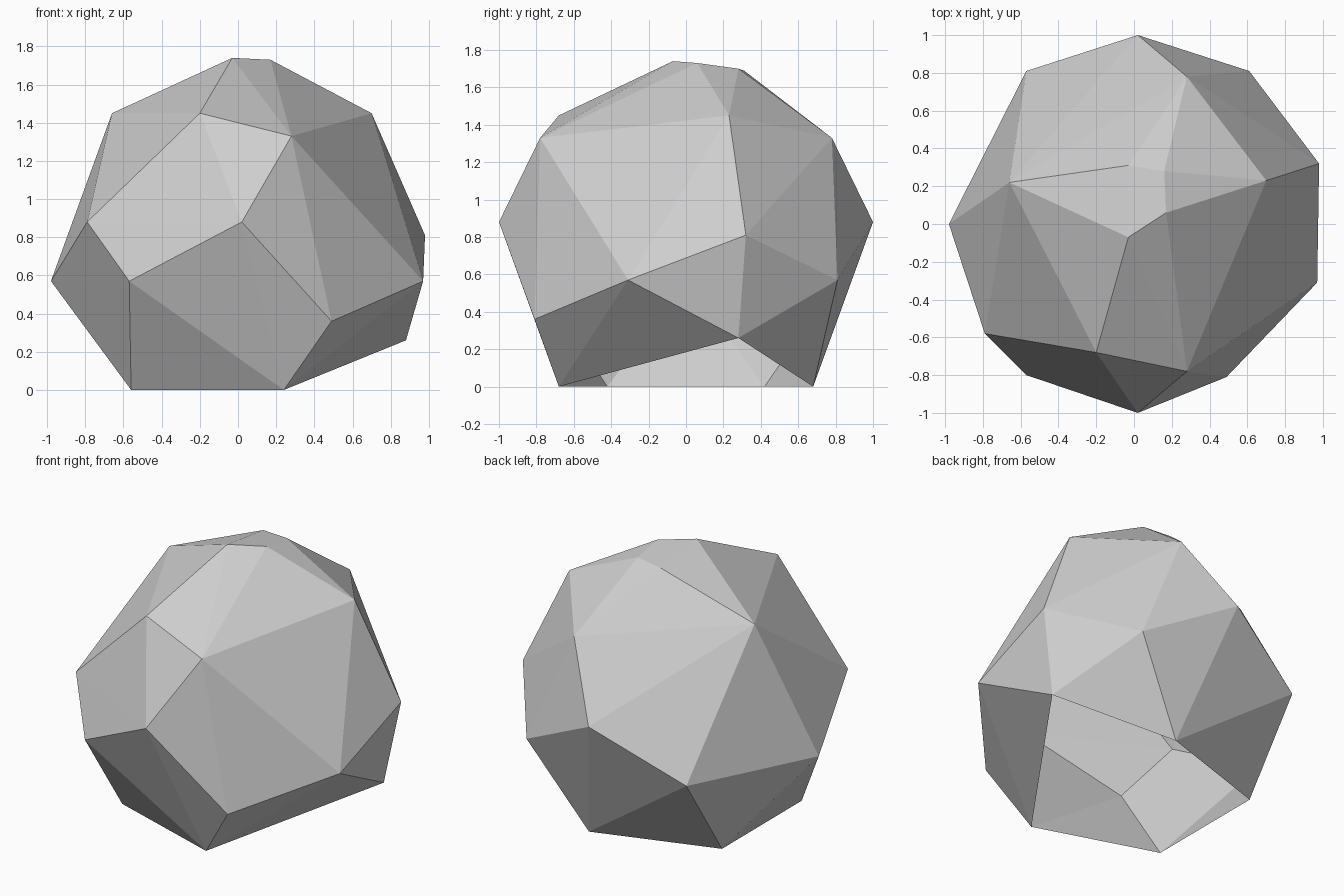
import bpy
import bmesh

# Clear the default cube only
cube = bpy.data.objects.get("Cube")
if cube:
    bpy.data.objects.remove(cube, do_unlink=True)

# Single stone colour
stone = bpy.data.materials.new("stone_grey")
stone.use_nodes = True
colour = (0.62, 0.62, 0.62, 1.0)
stone.diffuse_color = colour
stone.node_tree.nodes["Principled BSDF"].inputs["Base Color"].default_value = colour

# Corner points of the boulder, ring by ring from the ground up
open_rim = [(.24, -.68, 0), (-.56, -.42, 0), (-.56, .42, 0), (.24, .68, 0),
            (.88, .28, .26)]
lower_ring = [(.49, -.81, .36), (.97, -.31, .57), (.61, .81, .57),
              (-.57, .81, .57), (-.98, 0, .57), (-.57, -.8, .57)]
middle_ring = [(.02, -1, .88), (.98, .32, .81), (.02, 1, .88),
               (-.79, -.58, .88)]
upper_ring = [(.28, -.78, 1.33), (.7, .23, 1.45), (.28, .78, 1.33),
              (-.66, .22, 1.45), (-.2, -.68, 1.45)]
crown = [(-.03, -.07, 1.74), (.17, .06, 1.73), (.16, .28, 1.7),
         (-.03, .31, 1.69)]

# Wrap the points in a faceted skin
bm = bmesh.new()
rim_verts = [bm.verts.new(p) for p in open_rim]
for ring in (lower_ring, middle_ring, upper_ring, crown):
    for point in ring:
        bm.verts.new(point)
bmesh.ops.convex_hull(bm, input=list(bm.verts), use_existing_faces=False)
bmesh.ops.recalc_face_normals(bm, faces=list(bm.faces))

# Leave the underside open: drop the faces that span only the rim
underside = [f for f in bm.faces if all(v in rim_verts for v in f.verts)]
bmesh.ops.delete(bm, geom=underside, context="FACES")

# Flat-shaded boulder object
for face in bm.faces:
    face.smooth = False
mesh = bpy.data.meshes.new("boulder")
bm.to_mesh(mesh)
bm.free()
mesh.materials.append(stone)
boulder = bpy.data.objects.new("boulder", mesh)
bpy.context.collection.objects.link(boulder)
